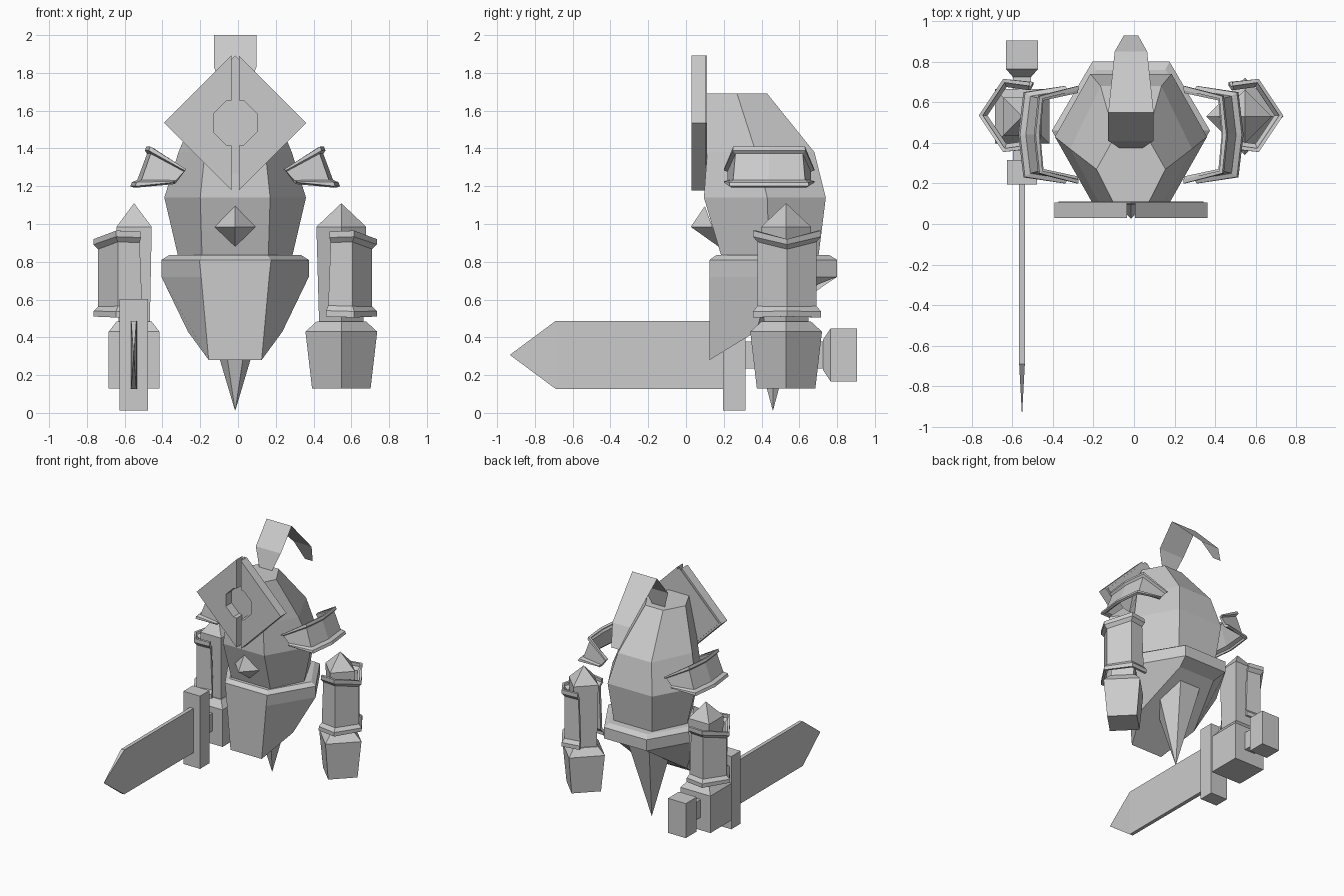
import bpy, bmesh, math

if "Cube" in bpy.data.objects:
    bpy.data.objects.remove(bpy.data.objects["Cube"])

stone = bpy.data.materials.new("plain grey")
stone.use_nodes = True
GREY = (0.6, 0.6, 0.6, 1)
stone.diffuse_color = GREY
stone.node_tree.nodes["Principled BSDF"].inputs["Base Color"].default_value = GREY

CX = -0.015      # body axis


def add_object(name, bm):
    bmesh.ops.recalc_face_normals(bm, faces=bm.faces)
    mesh = bpy.data.meshes.new(name)
    bm.to_mesh(mesh)
    bm.free()
    mesh.materials.append(stone)
    obj = bpy.data.objects.new(name, mesh)
    bpy.context.collection.objects.link(obj)
    return obj


def loft(name, rings, closed=True, thickness=0):
    """Skin a list of equal-length rings; closed rings get end caps."""
    bm = bmesh.new()
    rows = [[bm.verts.new(p) for p in ring] for ring in rings]
    n = len(rows[0])
    for a, b in zip(rows, rows[1:]):
        for i in range(n if closed else n - 1):
            j = (i + 1) % n
            bm.faces.new((a[i], a[j], b[j], b[i]))
    if closed:
        bm.faces.new(rows[0])
        bm.faces.new(rows[-1])
    bmesh.ops.remove_doubles(bm, verts=bm.verts, dist=0.0005)
    obj = add_object(name, bm)
    if thickness:
        mod = obj.modifiers.new("thickness", 'SOLIDIFY')
        mod.thickness = thickness
        mod.offset = -1
    return obj


def hexagon(side, front, back, z):
    """Body section; side, front and back are (half width, y), z is one height or three."""
    zs, zf, zb = z if isinstance(z, tuple) else (z, z, z)
    (sx, sy), (fx, fy), (bx, by) = side, front, back
    return [(CX - fx, fy, zf), (CX + fx, fy, zf), (CX + sx, sy, zs),
            (CX + bx, by, zb), (CX - bx, by, zb), (CX - sx, sy, zs)]


def square(x, y, r, z, turn):
    """Square section with corner radius r."""
    return [(x + r * math.cos(turn + k * math.pi / 2),
             y + r * math.sin(turn + k * math.pi / 2), z) for k in range(4)]


def rect_y(x, y, z, hx, hz):
    """Rectangular section facing along y."""
    return [(x - hx, y, z - hz), (x + hx, y, z - hz), (x + hx, y, z + hz), (x - hx, y, z + hz)]


def guard(name, low, high, centre, levels, sign, thickness):
    """Open armour shell between two edge lines, with lips where scale is 1."""
    rings = []
    for t, k in levels:
        ring = []
        for a, b in zip(low, high):
            x, y, z = (p + (q - p) * t for p, q in zip(a, b))
            x = centre[0] + (x - centre[0]) * k
            y = centre[1] + (y - centre[1]) * k
            ring.append((CX + sign * x, y, z))
        rings.append(ring)
    return loft(name, rings, closed=False, thickness=thickness)


# Torso and head
loft("torso", [
    hexagon((0.30, 0.44), (0.175, 0.19), (0.17, 0.70), 0.82),
    hexagon((0.375, 0.43), (0.185, 0.095), (0.20, 0.74), 1.14),
    hexagon((0.30, 0.37), (0.16, 0.112), (0.15, 0.68), 1.38),
    hexagon((0.17, 0.27), (0.09, 0.112), (0.08, 0.43), 1.69)])

# Belt and skirt, cut on a slant towards the back
loft("skirt", [
    hexagon((0.35, 0.46), (0.17, 0.16), (0.17, 0.76), 0.835),
    hexagon((0.39, 0.46), (0.19, 0.125), (0.19, 0.80), 0.81),
    hexagon((0.39, 0.46), (0.18, 0.125), (0.19, 0.80), 0.72),
    hexagon((0.25, 0.37), (0.14, 0.125), (0.16, 0.70), (0.43, 0.28, 0.68))])

# Tail spike
loft("tail_spike", [
    hexagon((0.20, 0.46), (0.10, 0.28), (0.10, 0.64), 0.68),
    hexagon((0.0, 0.46), (0.0, 0.46), (0.0, 0.46), 0.01)])

# Chest gem
gem_rim = [(CX, 0.10, 1.095), (CX + 0.108, 0.14, 0.985),
           (CX, 0.18, 0.875), (CX - 0.108, 0.14, 0.985)]
loft("chest_gem", [gem_rim, [(CX, 0.025, 0.985)] * 4])

# Visor: two half diamonds split by a slit, with an octagonal eye opening
VZ, VR, SLIT, EYE = 1.535, 0.377, 0.02, 0.125
for side, s in (("left", 1), ("right", -1)):
    outline = [(SLIT, VR - SLIT), (VR, 0), (SLIT, SLIT - VR), (SLIT, -EYE * 0.96)]
    outline += [(EYE * math.cos(a), EYE * math.sin(a))
                for a in (math.radians(d) for d in (-67.5, -22.5, 22.5, 67.5))]
    outline.append((SLIT, EYE * 0.96))
    loft("visor_" + side, [[(CX + s * x, y, VZ + z) for x, z in outline] for y in (0.03, 0.105)])
loft("visor_back", [[(CX + x, y, VZ + z) for x, z in
                     ((0, VR - SLIT), (VR - SLIT, 0), (0, SLIT - VR), (SLIT - VR, 0))]
                    for y in (0.104, 0.11)])

# Plume: a thin folded sheet
plume = [(0.37, 1.67, 0.05), (0.41, 1.83, 0.112), (0.55, 2.0, 0.112),
         (0.85, 1.71, 0.08), (0.93, 1.55, 0.035)]
loft("plume", [[(CX - w, y, z), (CX + w, y, z)] for y, z, w in plume], closed=False)

# Shoulder plates and forearm guards on both sides
pad_low = [(0.33, 0.20, 1.22), (0.53, 0.23, 1.20), (0.555, 0.44, 1.20),
           (0.53, 0.65, 1.20), (0.33, 0.68, 1.22)]
pad_high = [(0.26, 0.20, 1.29), (0.45, 0.25, 1.41), (0.47, 0.44, 1.41),
            (0.45, 0.63, 1.41), (0.26, 0.68, 1.29)]
arm_low = [(0.48, 0.37, 0.51), (0.63, 0.355, 0.505), (0.75, 0.535, 0.51),
           (0.63, 0.715, 0.505), (0.48, 0.70, 0.51)]
arm_high = [(0.50, 0.37, 0.96), (0.63, 0.355, 0.965), (0.75, 0.535, 0.92),
            (0.63, 0.715, 0.965), (0.50, 0.70, 0.96)]
for side, s in (("left", 1), ("right", -1)):
    guard("shoulder_plate_" + side, pad_low, pad_high, (0.25, 0.44),
          [(0, 1), (0.1, 1), (0.16, 0.92), (0.82, 0.92), (0.9, 1), (1, 1)], s, 0.02)
    guard("forearm_guard_" + side, arm_low, arm_high, (0.56, 0.535),
          [(0, 1), (0.07, 1), (0.13, 0.87), (0.87, 0.87), (0.93, 1), (1, 1)], s, 0.02)

# Arms with pointed tops and fists; the right one is turned an eighth
for side, x, turn, fist in (("left", 0.547, 0, 0.155), ("right", -0.55, math.pi / 4, 0.19)):
    loft("arm_" + side, [square(x, 0.53, r, z, turn) for r, z in
                         ((0, 1.11), (0.132, 0.985), (0.118, 0.485))])
    loft("fist_" + side, [square(x, 0.53, r, z, turn) for r, z in
                          ((0.13, 0.485), (0.19, 0.43), (fist, 0.13))])

# Sword held in the right fist
SX, SZ = -0.552, 0.307
loft("sword_guard", [rect_y(SX, y, SZ, 0.075, 0.295) for y in (0.195, 0.315)])
loft("sword_grip", [rect_y(SX, y, SZ, 0.045, 0.072) for y in (0.31, 0.74)])
loft("sword_pommel", [rect_y(SX, 0.725, SZ, 0.045, 0.08),
                      rect_y(SX, 0.765, SZ, 0.08, 0.14),
                      rect_y(SX, 0.905, SZ, 0.08, 0.14)])
loft("sword_blade", [rect_y(SX, 0.20, SZ, 0.016, 0.18),
                     rect_y(SX, -0.69, SZ, 0.014, 0.18),
                     rect_y(SX, -0.93, SZ, 0.001, 0.002)])
